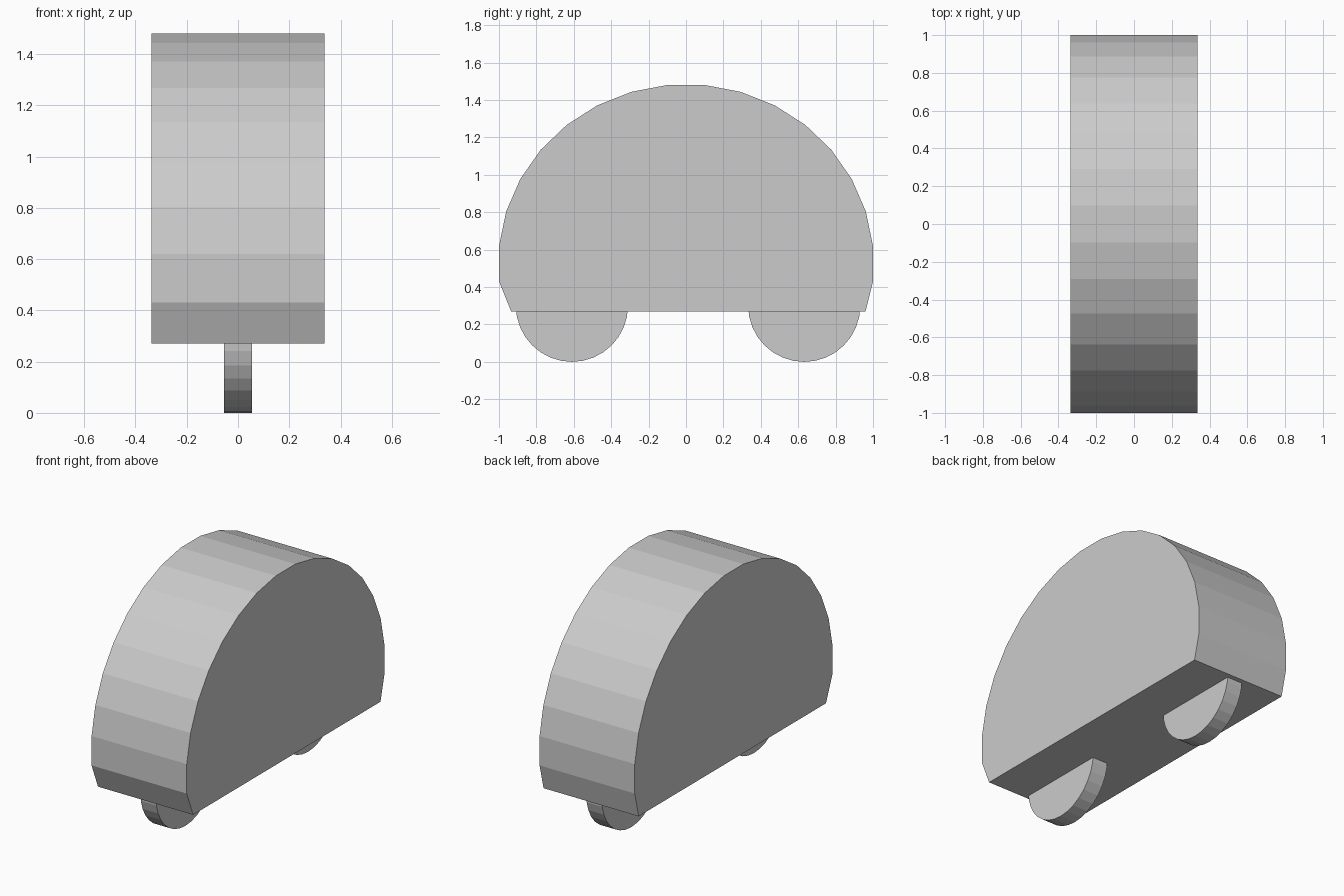
import bpy, bmesh
from math import sin, cos, radians, pi
from mathutils import Matrix

if "Cube" in bpy.data.objects:
    bpy.data.objects.remove(bpy.data.objects["Cube"])


def add_object(name, bm):
    bmesh.ops.recalc_face_normals(bm, faces=bm.faces)
    mesh = bpy.data.meshes.new(name)
    bm.to_mesh(mesh)
    bm.free()
    obj = bpy.data.objects.new(name, mesh)
    bpy.context.collection.objects.link(obj)
    return obj


def body(half_width=0.337, floor=0.27, centre=0.525, ry=1.0048, rz=0.96):
    # Domed profile: upper part of a 32-sided ellipse, cut flat at the floor
    step = 360 / 32
    angles = [radians((i + 0.5) * step) for i in range(-9, 9)]
    profile = [(ry * sin(a), centre + rz * cos(a)) for a in angles]
    profile = [(-0.935, floor)] + profile + [(0.96, floor)]
    bm = bmesh.new()
    face = bm.faces.new([bm.verts.new((-half_width, y, z)) for y, z in profile])
    side = bmesh.ops.extrude_face_region(bm, geom=[face], use_keep_orig=True)
    moved = [g for g in side["geom"] if isinstance(g, bmesh.types.BMVert)]
    bmesh.ops.translate(bm, verts=moved, vec=(2 * half_width, 0, 0))
    return add_object("domed_body", bm)


def wheel(name, y, radius=0.3, width=0.11):
    # Thin wheel on the centre line, partly sunk into the body
    bm = bmesh.new()
    bmesh.ops.create_cone(bm, cap_ends=True, segments=32, radius1=radius,
                          radius2=radius, depth=width,
                          matrix=Matrix.Translation((0, y, radius)) @ Matrix.Rotation(pi / 2, 4, 'Y'))
    return add_object(name, bm)


body()
wheel("front_wheel", -0.61)
wheel("rear_wheel", 0.632)
